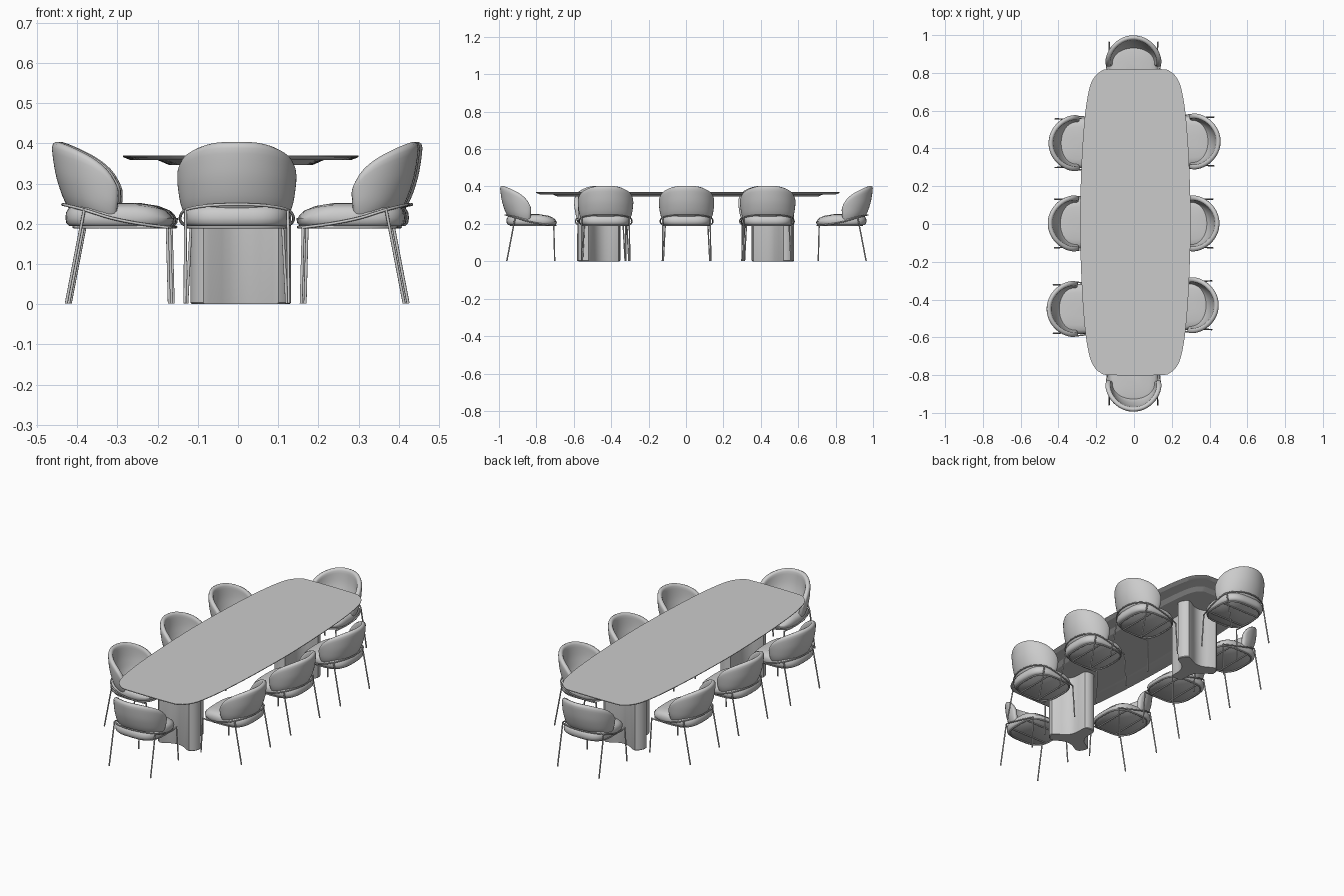
import bpy, bmesh, math
from mathutils import Vector, Matrix

if "Cube" in bpy.data.objects:
    bpy.data.objects.remove(bpy.data.objects["Cube"])


def link(name, data):
    ob = bpy.data.objects.new(name, data)
    bpy.context.collection.objects.link(ob)
    return ob


def interp(table, t):
    for (a, fa), (b, fb) in zip(table, table[1:]):
        if t <= b:
            k = max(0, (t - a) / (b - a))
            return fa + (fb - fa) * k
    return table[-1][1]


def spline(pts, n=5, closed=False):
    """Catmull-Rom samples through pts."""
    p = [Vector(q) for q in pts]
    p = [p[-1]] + p + p[:2] if closed else [p[0]] + p + [p[-1]]
    out = []
    for a, b, c, d in zip(p, p[1:], p[2:], p[3:]):
        for i in range(n):
            t = i / n
            out.append(0.5 * (2 * b + (c - a) * t + (2 * a - 5 * b + 4 * c - d) * t ** 2
                              + (3 * b - a - 3 * c + d) * t ** 3))
    if not closed:
        out.append(p[-1])
    return out


def loft(name, rings, angle=30):
    """Closed solid through equal-sized rings, listed from bottom to top."""
    bm = bmesh.new()
    rows = [[bm.verts.new(v) for v in r] for r in rings]
    n = len(rows[0])
    for a, b in zip(rows, rows[1:]):
        for i in range(n):
            j = (i + 1) % n
            bm.faces.new((a[i], a[j], b[j], b[i]))
    bm.faces.new(rows[0][::-1])
    bm.faces.new(rows[-1])
    bmesh.ops.recalc_face_normals(bm, faces=bm.faces)
    return finish(name, bm, angle)


def finish(name, bm, angle):
    me = bpy.data.meshes.new(name)
    bm.to_mesh(me)
    bm.free()
    me.shade_smooth()
    me.set_sharp_from_angle(angle=math.radians(angle))
    return link(name, me)


def tubes(name, paths, radius):
    cu = bpy.data.curves.new(name, 'CURVE')
    cu.dimensions = '3D'
    cu.bevel_depth = radius
    cu.bevel_resolution = 2
    cu.use_fill_caps = True
    for pts, closed in paths:
        s = cu.splines.new('POLY')
        s.points.add(len(pts) - 1)
        for sp, q in zip(s.points, pts):
            sp.co = (*q, 1)
        s.use_cyclic_u = closed
    return link(name, cu)


def squircle(hx, hy, cy, n=40, e=0.62):
    out = []
    for i in range(n):
        c, s = math.cos(2 * math.pi * i / n), math.sin(2 * math.pi * i / n)
        out.append((hx * math.copysign(abs(c) ** e, c), cy + hy * math.copysign(abs(s) ** e, s)))
    return out


# Table top: boat-shaped slab with undercut edge and a smaller plate beneath
TX, TY, HX, HY = 0.007, 0.01, 0.293, 0.81
q = [(0.293, 0), (0.289, 0.2), (0.28, 0.4), (0.265, 0.58), (0.245, 0.70),
     (0.222, 0.76), (0.185, 0.797), (0.13, 0.81)]
outline = q + [(-x, y) for x, y in q[::-1]] + [(-x, -y) for x, y in q[1:]] \
    + [(x, -y) for x, y in q[:0:-1]]
outline = spline(outline, 4, True)


def top_ring(inset, z):
    return [(TX + p.x * (HX - inset) / HX, TY + p.y * (HY - inset) / HY, z) for p in outline]


loft("table_top", [top_ring(*r) for r in
                   ((0.02, 0.358), (0.002, 0.365), (0, 0.367), (0, 0.370))], 20)
loft("under_plate", [top_ring(0.115, 0.346), top_ring(0.085, 0.359)], 20)


# Pedestals: three-armed columns, one arm pointing to the table middle
def pedestal(name, cy, sign):
    pts = []
    for k in range(3):
        a = math.radians(90 + 120 * k)
        ax, sd = Vector((math.cos(a), math.sin(a))), Vector((-math.sin(a), math.cos(a)))
        for r, w in ((0.075, -0.036), (0.112, -0.036), (0.126, -0.032), (0.134, -0.018),
                     (0.136, 0), (0.134, 0.018), (0.126, 0.032), (0.112, 0.036), (0.075, 0.036)):
            pts.append(ax * r + sd * w)
        # concave fillet towards the next arm
        b = a + math.radians(120)
        p0 = pts[-1]
        p2 = Vector((math.cos(b), math.sin(b))) * 0.075 - Vector((-math.sin(b), math.cos(b))) * -0.036 * -1
        m = a + math.radians(60)
        p1 = Vector((math.cos(m), math.sin(m))) * 0.042
        for t in (0.2, 0.4, 0.6, 0.8):
            pts.append(p0 * (1 - t) ** 2 + p1 * 2 * t * (1 - t) + p2 * t * t)
    loft(name, [[(TX + p.x * s, cy + sign * p.y * s, z) for p in pts]
                for s, z in ((0.97, 0), (1, 0.004), (1, 0.35))], 35)


pedestal("front_pedestal", -0.487, 1)
pedestal("rear_pedestal", 0.487, -1)

# Chair (local: faces -y, back at +y) - curved wraparound backrest
RX = [(0.195, 0.112), (0.215, 0.128), (0.25, 0.142), (0.31, 0.150), (0.36, 0.150), (0.41, 0.145)]
RY = [(0.195, 0.070), (0.22, 0.095), (0.25, 0.117), (0.31, 0.138), (0.36, 0.147), (0.41, 0.152)]
TOP = [(0, 0.404), (20, 0.403), (36, 0.397), (55, 0.383), (72, 0.362), (85, 0.338), (93, 0.315), (99, 0.285)]
NU, NV = 20, 7
bm = bmesh.new()
grid = []
for i in range(NU + 1):
    u = -99 + 198 * i / NU
    a = math.radians(u)
    col = []
    for j in range(NV + 1):
        z = 0.198 + (interp(TOP, abs(u)) - 0.198) * j / NV
        col.append(bm.verts.new((interp(RX, z) * math.sin(a), interp(RY, z) * math.cos(a), z)))
    grid.append(col)
for i in range(NU):
    for j in range(NV):
        bm.faces.new((grid[i][j], grid[i][j + 1], grid[i + 1][j + 1], grid[i + 1][j]))
backrest = finish("chair_backrest", bm, 180)
sol = backrest.modifiers.new("thickness", 'SOLIDIFY')
sol.thickness, sol.offset = 0.026, -1
sub = backrest.modifiers.new("smooth", 'SUBSURF')
sub.levels = sub.render_levels = 1

# Seat cushion, dropping slightly to the front
rings = []
for s, z in ((0.93, 0.194), (0.985, 0.202), (1, 0.214), (0.99, 0.228), (0.94, 0.239),
             (0.85, 0.246), (0.65, 0.250), (0.3, 0.252)):
    ring = []
    for x, y in squircle(0.132 * s, 0.135 * s, 0):
        drop = 0.018 * max(0, (-y - 0.03) / 0.1) ** 2 if z > 0.22 else 0
        ring.append((x, y - 0.02, z - drop))
    rings.append(ring)
seat = loft("chair_seat", rings, 60)

# Thin metal frame: hoop around the back, seat loop, crossbars and legs
half = [(0.116, -0.138, 0.191), (0.134, -0.07, 0.200), (0.141, 0.0, 0.214),
        (0.128, 0.065, 0.234), (0.075, 0.108, 0.245)]
hoop = spline(half + [(0, 0.122, 0.248)] + [(-x, y, z) for x, y, z in half[::-1]], 5)
loop = [(x, y, 0.192) for x, y in squircle(0.122, 0.122, -0.028)]
paths = [(hoop, False), (loop, True)]
for y in (-0.09, 0.03):
    paths.append(([(-0.12, y, 0.192), (0.12, y, 0.192)], False))
for s in (-1, 1):
    paths.append(([(s * 0.114, -0.138, 0.193), (s * 0.124, -0.143, 0.002)], False))
    paths.append(([(s * 0.127, 0.068, 0.236), (s * 0.129, 0.113, 0.002)], False))
frame = tubes("chair_frame", paths, 0.0037)

# Place eight chairs: (x, y, rotation)
spots = [(-0.003, 0.85, 0), (-0.003, -0.845, 180),
         (-0.304, 0.428, 90), (-0.308, 0.003, 90), (-0.314, -0.45, 90),
         (0.310, 0.437, -90), (0.304, 0.003, -90), (0.300, -0.43, -90)]
for n, (x, y, rot) in enumerate(spots):
    m = Matrix.Translation((x, y, 0)) @ Matrix.Rotation(math.radians(rot), 4, 'Z')
    for part in (backrest, seat, frame):
        ob = part
        if n:
            ob = part.copy()
            bpy.context.collection.objects.link(ob)
        ob.matrix_world = m
